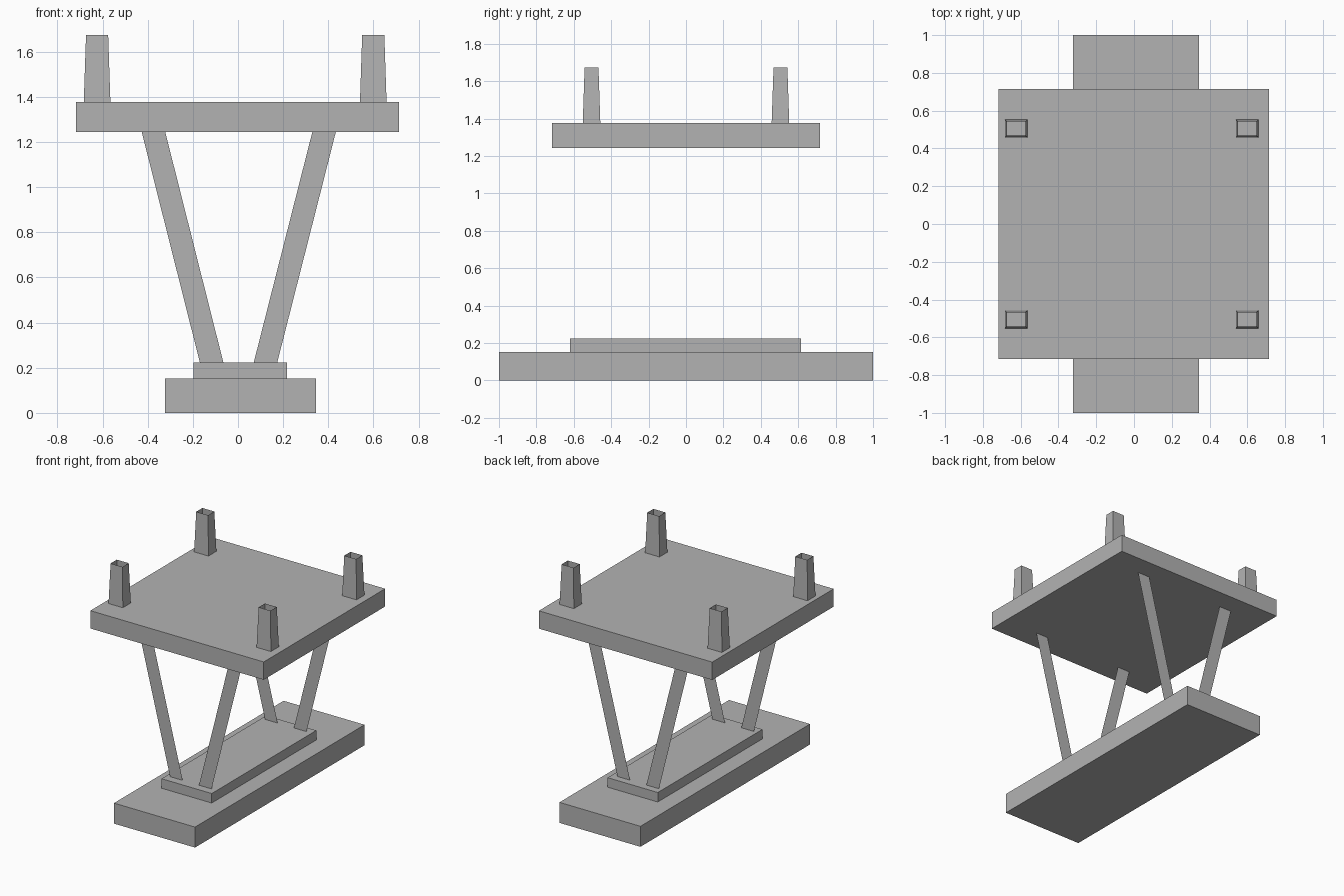
import bpy
import bmesh

cube = bpy.data.objects.get("Cube")
if cube:
    bpy.data.objects.remove(cube, do_unlink=True)

# Single grey finish
grey = bpy.data.materials.new("plain_grey")
grey.use_nodes = True
colour = (0.45, 0.45, 0.45, 1.0)
grey.diffuse_color = colour
grey.node_tree.nodes["Principled BSDF"].inputs["Base Color"].default_value = colour


def finish(name, bm):
    """Turn a bmesh into a named, coloured object."""
    mesh = bpy.data.meshes.new(name)
    bm.to_mesh(mesh)
    bm.free()
    mesh.materials.append(grey)
    obj = bpy.data.objects.new(name, mesh)
    bpy.context.collection.objects.link(obj)
    return obj


def box(name, low, high):
    """Closed box between two corners."""
    bm = bmesh.new()
    bmesh.ops.create_cube(bm, size=1.0)
    for v in bm.verts:
        v.co = [(a + b) / 2 + c * (b - a) for a, b, c in zip(low, high, v.co)]
    return finish(name, bm)


def strut(name, bottom_x, top_x, y):
    """Flat slanted strip between the base and the table top."""
    bm = bmesh.new()
    half = 0.052
    corners = [(bottom_x - half, 0.224), (bottom_x + half, 0.224),
               (top_x + half, 1.243), (top_x - half, 1.243)]
    bm.faces.new([bm.verts.new((x, y, z)) for x, z in corners])
    return finish(name, bm)


def post(name, x, y):
    """Tapered thin-walled square tube, open at the top."""
    bm = bmesh.new()
    rings = []
    for z, hx, hy in ((1.376, 0.059, 0.047), (1.674, 0.049, 0.037)):
        rings.append([bm.verts.new((x + sx * hx, y + sy * hy, z))
                      for sx, sy in ((-1, -1), (1, -1), (1, 1), (-1, 1))])
    low, high = rings
    for i in range(4):
        j = (i + 1) % 4
        bm.faces.new((low[i], low[j], high[j], high[i]))
    return finish(name, bm)


# Stepped base and square top
box("base", (-0.324, -1.0, 0.0), (0.345, 1.0, 0.153))
box("base_step", (-0.197, -0.62, 0.153), (0.217, 0.614, 0.224))
box("table_top", (-0.718, -0.716, 1.243), (0.714, 0.716, 1.376))

# Four flat struts and four corner posts
for end, sy in (("front", -1), ("back", 1)):
    strut(f"{end}_right_strut", -0.117, -0.374, sy * 0.56)
    strut(f"{end}_left_strut", 0.122, 0.381, sy * 0.56)
    post(f"{end}_right_post", -0.624, sy * 0.505)
    post(f"{end}_left_post", 0.599, sy * 0.505)
